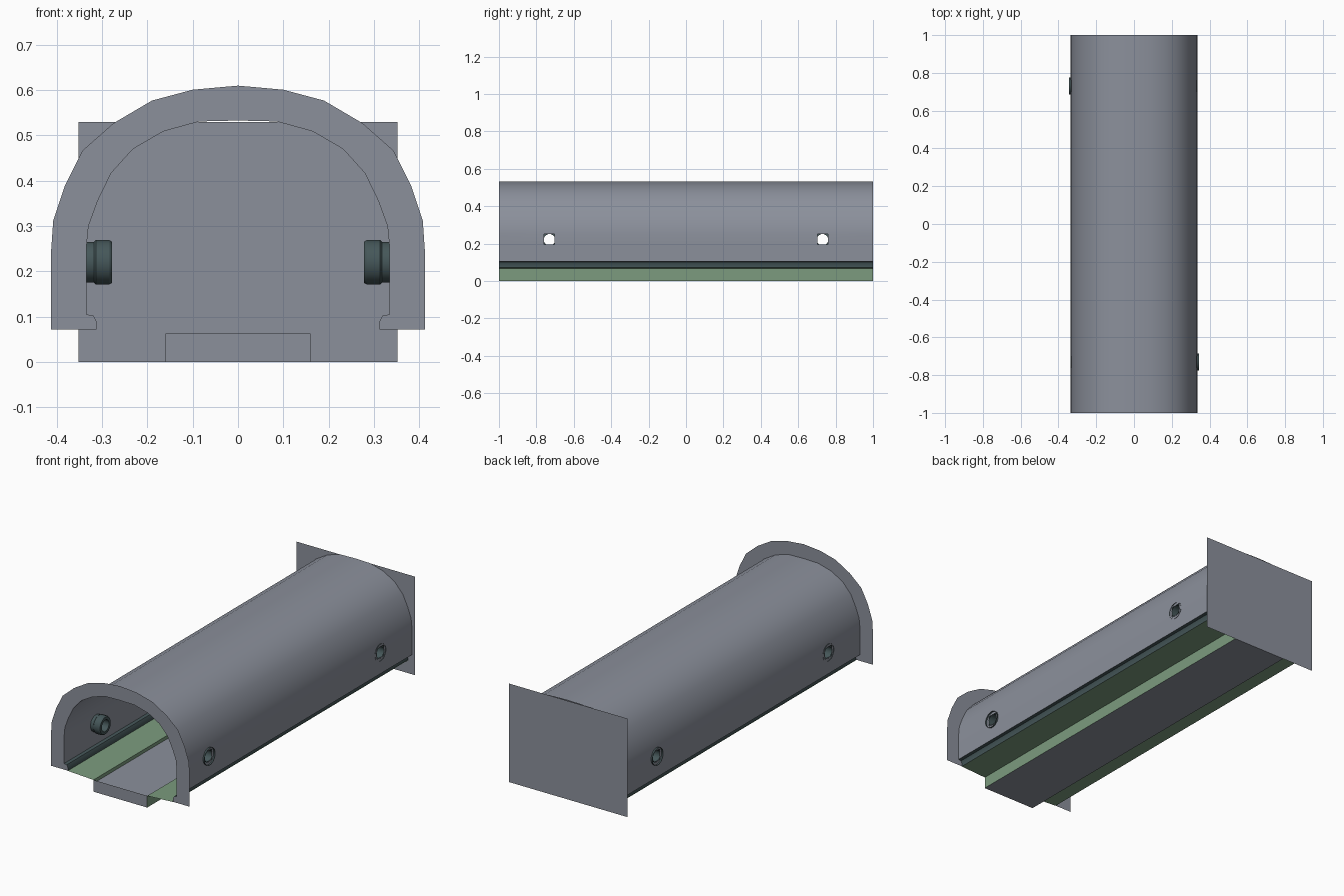
import bpy
import bmesh
import math

if "Cube" in bpy.data.objects:
    bpy.data.objects.remove(bpy.data.objects["Cube"], do_unlink=True)


def material(name, rgb):
    mat = bpy.data.materials.new(name)
    mat.use_nodes = True
    mat.diffuse_color = (*rgb, 1)
    mat.node_tree.nodes["Principled BSDF"].inputs["Base Color"].default_value = (*rgb, 1)
    return mat


grey = material("concrete grey", (0.26, 0.28, 0.33))
green = material("moss green", (0.20, 0.33, 0.21))
teal = material("dark teal", (0.06, 0.095, 0.10))


def finish(name, bm, mat, smooth=None):
    mesh = bpy.data.meshes.new(name)
    bm.to_mesh(mesh)
    bm.free()
    mesh.materials.append(mat)
    ob = bpy.data.objects.new(name, mesh)
    bpy.context.collection.objects.link(ob)
    if smooth:
        bpy.ops.object.select_all(action="DESELECT")
        ob.select_set(True)
        bpy.context.view_layer.objects.active = ob
        bpy.ops.object.shade_smooth_by_angle(angle=math.radians(smooth))
    return ob


def mirrored(half):
    """Full left-to-right profile from a half that ends on the centre line."""
    return half + [(-x, z) for x, z in reversed(half[:-1])]


def sweep(name, profile, mat, smooth=None, ys=(-1, 1), skip=None):
    """Extrude an (x, z) profile along y, leaving out faces chosen by skip."""
    bm = bmesh.new()
    rows = [[bm.verts.new((x, y, z)) for x, z in profile] for y in ys]
    for a, b in zip(rows, rows[1:]):
        for i in range(len(profile) - 1):
            quad = (a[i], b[i], b[i + 1], a[i + 1])
            mid = sum((v.co for v in quad), quad[0].co * 0) / 4
            if not (skip and skip(mid)):
                bm.faces.new(quad)
    return finish(name, bm, mat, smooth)


def plate(name, outline, y, mat):
    bm = bmesh.new()
    bm.faces.new([bm.verts.new((x, y, z)) for x, z in outline])
    return finish(name, bm, mat)


# Vaulted shell with four square pipe holes
HOLE_Y, HOLE_Z, HOLE = 0.73, 0.222, 0.028
wall = [(0.335, 0.105), (0.335, HOLE_Z - HOLE), (0.335, HOLE_Z + HOLE)]
vault = [(0.33, 0.30), (0.31, 0.355), (0.28, 0.417), (0.232, 0.47),
         (0.165, 0.509), (0.085, 0.531), (0, 0.533)]
cuts = [s * HOLE_Y + d for s in (-1, 1) for d in (-HOLE, HOLE)]


def in_hole(mid):
    return abs(mid.z - HOLE_Z) < 0.01 and abs(abs(mid.y) - HOLE_Y) < 0.01


shell = sweep("tunnel_shell", mirrored(wall + vault), grey, 35, [-1] + cuts + [1], in_hole)
sharp = shell.data.attributes.get("sharp_edge") or shell.data.attributes.new("sharp_edge", "BOOLEAN", "EDGE")
for edge in shell.data.edges:
    a, b = (shell.data.vertices[i].co for i in edge.vertices)
    if abs(a.z - 0.417) < 0.001 and abs(b.z - 0.417) < 0.001:
        sharp.data[edge.index].value = True

# Flat front arch surrounding the tunnel mouth
curb = [(0.312, 0.072), (0.312, 0.088), (0.307 + 0.012, 0.102), (0.335, 0.105)]
outer = mirrored([(0.413, 0.072), (0.413, 0.24), (0.408, 0.312), (0.382, 0.39), (0.343, 0.467),
                  (0.275, 0.527), (0.19, 0.577), (0.10, 0.601), (0, 0.61)])
inner = mirrored(curb + wall[1:] + vault)
plate("front_arch", outer + inner[::-1], -1, grey)

# Back wall
plate("back_wall", [(0.352, 0), (-0.352, 0), (-0.352, 0.53), (0.352, 0.53)], 1, grey)

# Curbs, ledges and channel walls on both sides
for side, s in (("left", 1), ("right", -1)):
    sweep(side + "_curb", [(s * x, z) for x, z in curb], teal, 30)
    sweep(side + "_ledge", [(s * 0.16, 0), (s * 0.16, 0.063), (s * 0.314, 0.071)], green)

# Channel bed and its front plate
BED = 0.16
sweep("channel_bed", [(-BED, 0.045), (BED, 0.045)], grey)
sweep("channel_base", [(BED, 0), (-BED, 0)], grey)
plate("channel_front", [(-BED, 0), (BED, 0), (BED, 0.063), (-BED, 0.063)], -1, grey)


# Short flanged pipes through the walls
def pipe(name, sx, y, tip, sides=16):
    rings = [(0.031, 0.336), (0.031, 0.278), (0.046, 0.278), (0.05, 0.284),
             (0.05, 0.314), (0.046, 0.318), (0.046, tip)]
    bm = bmesh.new()
    loops = []
    for r, x in rings:
        angles = [math.tau * (k + 0.5) / sides for k in range(sides)]
        loops.append([bm.verts.new((sx * x, y + r * math.cos(a), 0.22 + r * math.sin(a)))
                      for a in angles])
    for a, b in zip(loops, loops[1:]):
        for k in range(sides):
            n = (k + 1) % sides
            bm.faces.new((a[k], a[n], b[n], b[k]))
    bmesh.ops.recalc_face_normals(bm, faces=bm.faces)
    finish(name, bm, teal, 30)


for side, sx in (("left", 1), ("right", -1)):
    for end, sy in (("front", -1), ("back", 1)):
        pipe(f"{end}_{side}_pipe", sx, sy * HOLE_Y, 0.343 if sx * sy < 0 else 0.337)
